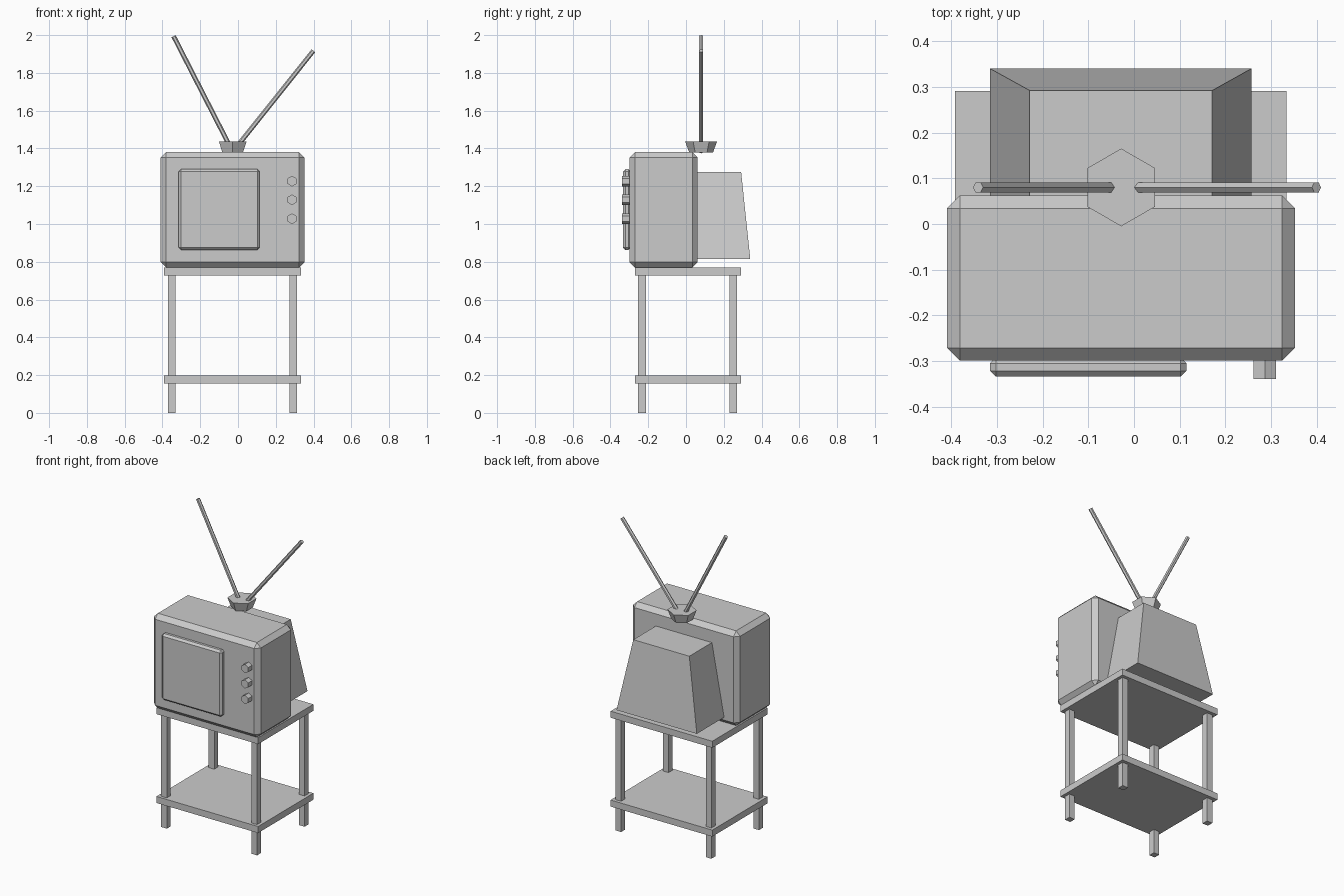
import bpy, bmesh
from math import pi
from mathutils import Matrix, Vector

if "Cube" in bpy.data.objects:
    bpy.data.objects.remove(bpy.data.objects["Cube"])


def finish(name, bm, matrix=None):
    if matrix:
        bm.transform(matrix)
    bmesh.ops.recalc_face_normals(bm, faces=bm.faces)
    mesh = bpy.data.meshes.new(name)
    bm.to_mesh(mesh)
    bm.free()
    obj = bpy.data.objects.new(name, mesh)
    bpy.context.collection.objects.link(obj)
    return obj


def box(name, x, y, z, bevel=0):
    bm = bmesh.new()
    bmesh.ops.create_cube(bm, size=1)
    size = [b - a for a, b in (x, y, z)]
    mid = Vector([(a + b) / 2 for a, b in (x, y, z)])
    obj = finish(name, bm, Matrix.Translation(mid) @ Matrix.Diagonal((*size, 1)))
    if bevel:
        mod = obj.modifiers.new("bevel", 'BEVEL')
        mod.width, mod.segments = bevel, 1
    return obj


def hexagon(name, r1, r2, start, end, turn=0):
    """Six-sided cone or rod between two points."""
    a, b = Vector(start), Vector(end)
    d = b - a
    bm = bmesh.new()
    bmesh.ops.create_cone(bm, cap_ends=True, segments=6, radius1=r1, radius2=r2, depth=d.length)
    # tilt only within the xz or yz plane so the corners stay aligned
    rot = Vector((0, 0, 1)).rotation_difference(d).to_matrix().to_4x4()
    return finish(name, bm, Matrix.Translation((a + b) / 2) @ rot @ Matrix.Rotation(turn, 4, 'Z'))


# Stand: two shelves and four legs
for name, z in (("top_shelf", (0.728, 0.77)), ("lower_shelf", (0.156, 0.198))):
    box(name, (-0.391, 0.333), (-0.271, 0.291), z)
for side, x in (("left", -0.35), ("right", 0.293)):
    for end, y in (("front", -0.233), ("back", 0.25)):
        box(f"{end}_{side}_leg", (x - 0.02, x + 0.02), (y - 0.02, y + 0.02), (0, 0.74))

# Television cabinet and screen
box("cabinet", (-0.409, 0.352), (-0.299, 0.062), (0.77, 1.38), 0.028)
box("screen", (-0.315, 0.115), (-0.334, -0.292), (0.863, 1.29), 0.013)

# Tapered rear housing
bm = bmesh.new()
rings = []
for x0, x1, y1, z in ((-0.315, 0.257, 0.340, 0.816), (-0.228, 0.171, 0.292, 1.274)):
    rings.append([bm.verts.new((x, y, z)) for x, y in ((x0, 0.05), (x1, 0.05), (x1, y1), (x0, y1))])
low, high = rings
bm.faces.new(low)
bm.faces.new(high)
for i in range(4):
    j = (i + 1) % 4
    bm.faces.new((low[i], low[j], high[j], high[i]))
finish("rear_housing", bm)

# Control knobs
for i, z in enumerate((1.227, 1.128, 1.028)):
    hexagon(f"knob_{i + 1}", 0.028, 0.028, (0.286, -0.29, z), (0.286, -0.339, z))

# Antenna base and two rods spreading from its centre
hexagon("antenna_base", 0.063, 0.085, (-0.028, 0.08, 1.379), (-0.028, 0.08, 1.438))
for name, tip in (("left_antenna", (-0.341, 0.08, 1.994)), ("right_antenna", (0.399, 0.08, 1.917))):
    hexagon(name, 0.0125, 0.0125, (-0.028, 0.08, 1.382), tip, pi / 2)
